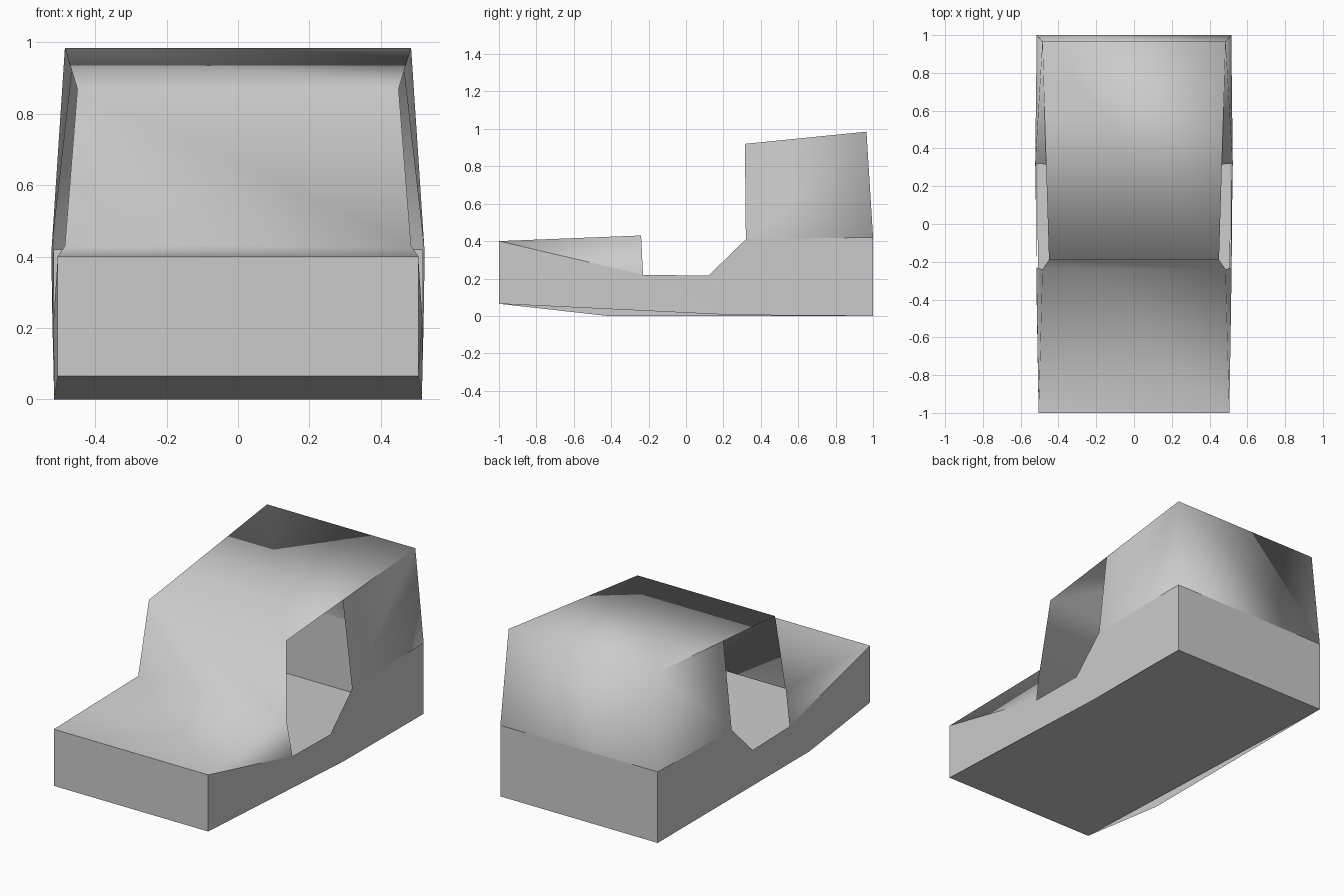
import bpy
import bmesh
from mathutils import Vector

if "Cube" in bpy.data.objects:
    bpy.data.objects.remove(bpy.data.objects["Cube"], do_unlink=True)

# One plain grey paint
paint = bpy.data.materials.new("plain_grey")
paint.use_nodes = True
GREY = (0.6, 0.6, 0.6, 1)
paint.diffuse_color = GREY
paint.node_tree.nodes["Principled BSDF"].inputs["Base Color"].default_value = GREY

# Key corners of the left half; only the lower knee differs between sides
P = {
    "nose_low": (.505, -1, .065),
    "nose_top": (.505, -1, .4),
    "screen_base": (.485, -.24, .43),
    "screen_top": (.45, -.19, .87),
    "sill_front": (.517, -.23, .22),
    "sill_rear": (.52, .12, .215),
    "door_rear": (.523, .32, .41),
    "door_top": (.465, .315, .92),
    "roof_rear": (.485, .965, .985),
    "belt_rear": (.515, 1, .42),
    "floor_rear": (.515, 1, 0),
}
KNEE = {1: (.515, .25, .005), -1: (.515, -.42, 0)}


def sheet_part(name, spans=(), sides=(), smooth=False):
    """Spans bridge corner pairs across the centre; sides are mirrored panels."""
    bm = bmesh.new()
    cache = {}

    def vert(key, s):
        if (key, s) not in cache:
            x, y, z = KNEE[s] if key == "knee" else P[key]
            cache[key, s] = bm.verts.new((x * s, y, z))
        return cache[key, s]

    def face(verts, outward):
        f = bm.faces.new(verts)
        f.normal_update()
        if f.normal.dot(Vector(outward)) < 0:
            f.normal_flip()
        f.smooth = smooth

    for a, b, outward in spans:
        face([vert(a, 1), vert(b, 1), vert(b, -1), vert(a, -1)], outward)
    for path in sides:
        for s in (1, -1):
            face([vert(k, s) for k in path], (s, 0, 0))

    mesh = bpy.data.meshes.new(name)
    bm.to_mesh(mesh)
    bm.free()
    mesh.materials.append(paint)
    obj = bpy.data.objects.new(name, mesh)
    bpy.context.collection.objects.link(obj)


FRONT, BACK, UP, DOWN = (0, -1, 0), (0, 1, 0), (0, 0, 1), (0, 0, -1)

# Lower tub: nose, sloping floor, tail and side walls with the door cut-outs
sheet_part(
    "lower_body",
    spans=[
        ("nose_low", "nose_top", FRONT),
        ("nose_low", "floor_rear", DOWN),
        ("floor_rear", "belt_rear", BACK),
    ],
    sides=[
        ("nose_low", "nose_top", "sill_front", "knee"),
        ("knee", "sill_front", "sill_rear"),
        ("knee", "sill_rear", "door_rear", "belt_rear", "floor_rear"),
    ],
)

# Upper shell: hood with its side flanks, windscreen, roof and rear cabin
sheet_part(
    "upper_shell",
    spans=[
        ("nose_top", "screen_base", UP),
        ("screen_base", "screen_top", FRONT),
        ("screen_top", "roof_rear", UP),
        ("roof_rear", "belt_rear", BACK),
    ],
    sides=[
        ("nose_top", "screen_base", "sill_front"),
        ("door_rear", "door_top", "roof_rear", "belt_rear"),
    ],
    smooth=True,
)
